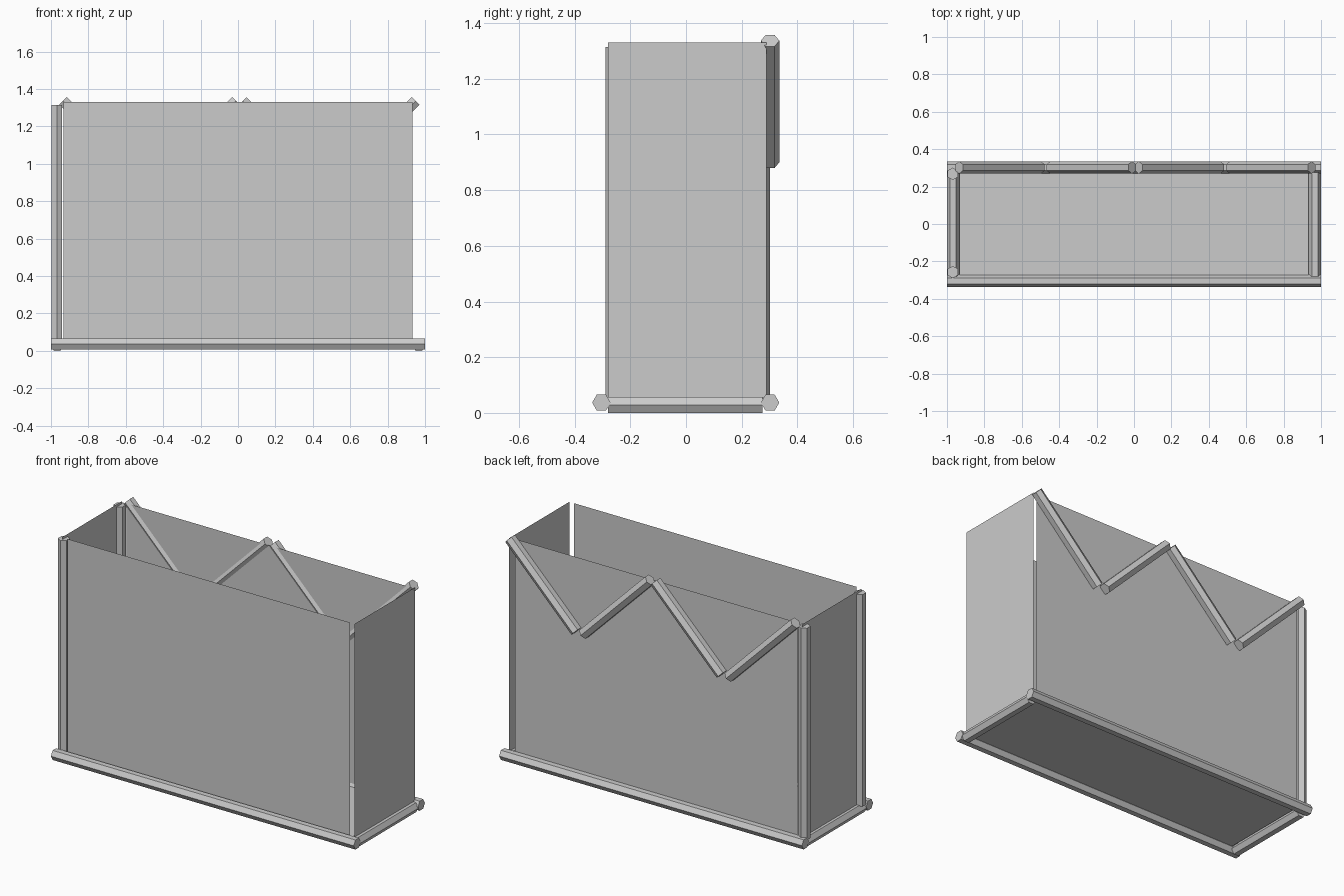
import bpy, bmesh
from mathutils import Vector, Matrix

if "Cube" in bpy.data.objects:
    bpy.data.objects.remove(bpy.data.objects["Cube"])

R = 0.033  # circumradius of the hexagonal rods


def rod(name, a, b, point_dir):
    """Capped six-sided rod from a to b; one corner of the hexagon faces point_dir."""
    a, b = Vector(a), Vector(b)
    axis = (b - a).normalized()
    u = Vector(point_dir).normalized()
    v = axis.cross(u)
    rot = Matrix((u, v, axis)).transposed().to_4x4()
    bm = bmesh.new()
    # circle vertices start on local Y, so turn 30 degrees to put a corner on local X
    bmesh.ops.create_cone(bm, cap_ends=True, segments=6, radius1=R, radius2=R,
                          depth=(b - a).length,
                          matrix=Matrix.Translation((a + b) / 2) @ rot
                          @ Matrix.Rotation(3.14159265 / 2, 4, 'Z'))
    # keep a corner exactly on point_dir whatever the primitive's start angle is
    mid = (a + b) / 2
    best = max((p.co - mid).dot(u) for p in bm.verts)
    if best < R * 0.99:
        bmesh.ops.rotate(bm, verts=bm.verts, cent=mid,
                         matrix=Matrix.Rotation(3.14159265 / 6, 3, axis))
    finish(name, bm)


def panel(name, corners):
    """Thin sheet with no thickness."""
    bm = bmesh.new()
    bm.faces.new([bm.verts.new(c) for c in corners])
    finish(name, bm)


def finish(name, bm):
    mesh = bpy.data.meshes.new(name)
    bm.to_mesh(mesh)
    bm.free()
    bpy.context.collection.objects.link(bpy.data.objects.new(name, mesh))


X, Y, Z = (1, 0, 0), (0, 1, 0), (0, 0, 1)

# base frame: long rods and short rods
for side, y in (("front", -0.304), ("back", 0.302)):
    rod(f"base_rod_{side}", (-1, y, 0.037), (1, y, 0.037), Y)
for side, x in (("left", -0.967), ("right", 0.967)):
    rod(f"base_rod_{side}", (x, -0.28, 0.0286), (x, 0.275, 0.0286), X)

# upright posts on the left end
for side, y in (("front", -0.257), ("back", 0.268)):
    rod(f"post_{side}", (-0.969, y, 0.05), (-0.969, y, 1.315), Y)

# zigzag braces on the back, all at 45 degrees
D = 0.437
for i, (x, s) in enumerate(((-0.935, 1), (-0.01, -1), (0.025, 1), (0.95, -1))):
    rod(f"back_brace_{i + 1}", (x, 0.302, 1.337), (x + s * D, 0.302, 1.337 - D), Y)

# sheet panels and floor
W, B, T = 0.933, 0.055, 1.33
for side, y in (("front", -0.278), ("back", 0.28)):
    panel(f"panel_{side}", [(-W, y, B), (W, y, B), (W, y, T), (-W, y, T)])
for side, x, y0, y1 in (("left", -0.967, -0.275, 0.285), ("right", 0.965, -0.28, 0.29)):
    panel(f"panel_{side}", [(x, y0, B), (x, y1, B), (x, y1, T), (x, y0, T)])
panel("floor", [(-W, -0.275, 0.04), (W, -0.275, 0.04), (W, 0.278, 0.04), (-W, 0.278, 0.04)])
